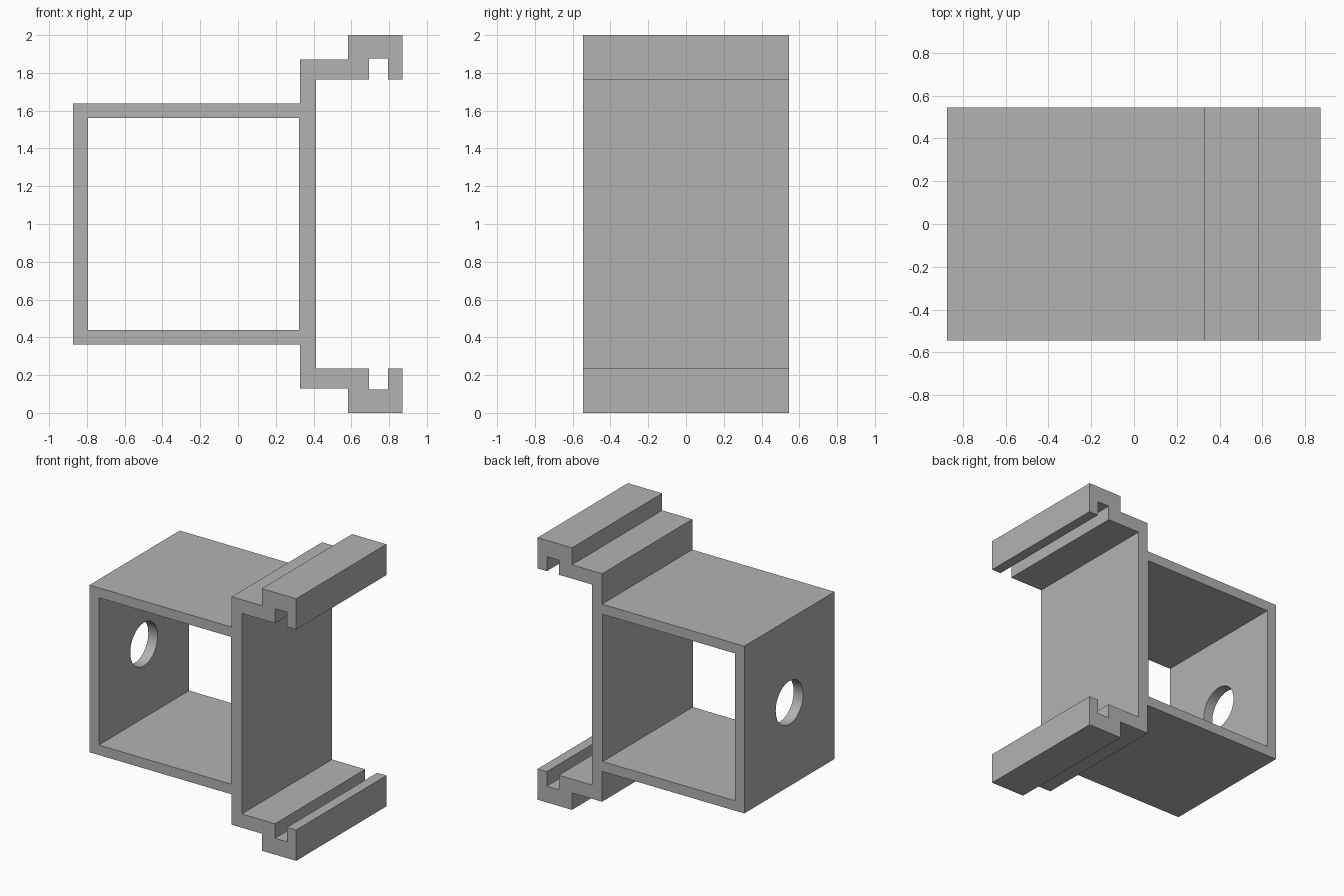
import bpy, bmesh, math

cube = bpy.data.objects.get("Cube")
if cube:
    bpy.data.objects.remove(cube, do_unlink=True)

DEPTH = 1.088   # length of the extrusion along y
MID = 1.0       # height of the mirror plane

grey = bpy.data.materials.new("plain grey")
grey.use_nodes = True
colour = (0.448, 0.448, 0.448, 1)
grey.diffuse_color = colour
grey.node_tree.nodes["Principled BSDF"].inputs["Base Color"].default_value = colour


def mirrored(half):
    """Close a half outline by reflecting it about the middle height."""
    return half + [(x, 2 * MID - z) for x, z in reversed(half)]


# Outer outline: box top, stepped flange, grooved lip, face of the wall
outer = mirrored([
    (-.873, 1.638), (.328, 1.638), (.328, 1.87), (.582, 1.87),
    (.582, 2), (.872, 2), (.872, 1.765), (.794, 1.765),
    (.794, 1.876), (.693, 1.876), (.693, 1.765), (.413, 1.765)])
# Inner outline: the square channel
inner = mirrored([(-.794, 1.562), (.323, 1.562)])

# Extruded profile
curve = bpy.data.curves.new("bracket_profile", "CURVE")
curve.dimensions = "2D"
curve.fill_mode = "BOTH"
curve.extrude = DEPTH / 2
for loop in (outer, inner):
    spline = curve.splines.new("POLY")
    spline.points.add(len(loop) - 1)
    for point, (x, z) in zip(spline.points, loop):
        point.co = (x, z, 0, 1)
    spline.use_cyclic_u = True
bracket = bpy.data.objects.new("channel_bracket", curve)
bracket.rotation_euler.x = math.pi / 2
bpy.context.collection.objects.link(bracket)
bpy.ops.object.select_all(action="DESELECT")
bracket.select_set(True)
bpy.context.view_layer.objects.active = bracket
bpy.ops.object.convert(target="MESH")
bracket = bpy.context.object
bpy.ops.object.transform_apply(location=False, rotation=True, scale=False)

# Weld into one closed solid
bm = bmesh.new()
bm.from_mesh(bracket.data)
bmesh.ops.remove_doubles(bm, verts=bm.verts, dist=0.0005)
bmesh.ops.recalc_face_normals(bm, faces=bm.faces)
for face in bm.faces:
    face.smooth = False
bm.to_mesh(bracket.data)
bm.free()
bracket.data.materials.clear()
bracket.data.materials.append(grey)

# Round hole through the outer side wall
bpy.ops.mesh.primitive_cylinder_add(vertices=48, radius=.165, depth=.3,
                                    location=(-.83, 0, MID),
                                    rotation=(0, math.pi / 2, 0))
cutter = bpy.context.object
cutter.name = "hole_cutter"
cutter.hide_render = True
cutter.data.materials.append(grey)
hole = bracket.modifiers.new("wall hole", "BOOLEAN")
hole.operation = "DIFFERENCE"
hole.solver = "EXACT"
hole.object = cutter

# Apply the cut and drop the cutter
bpy.ops.object.select_all(action="DESELECT")
bracket.select_set(True)
bpy.context.view_layer.objects.active = bracket
bpy.ops.object.modifier_apply(modifier=hole.name)
bpy.data.objects.remove(cutter, do_unlink=True)
bpy.ops.object.shade_smooth_by_angle(angle=math.radians(30))
